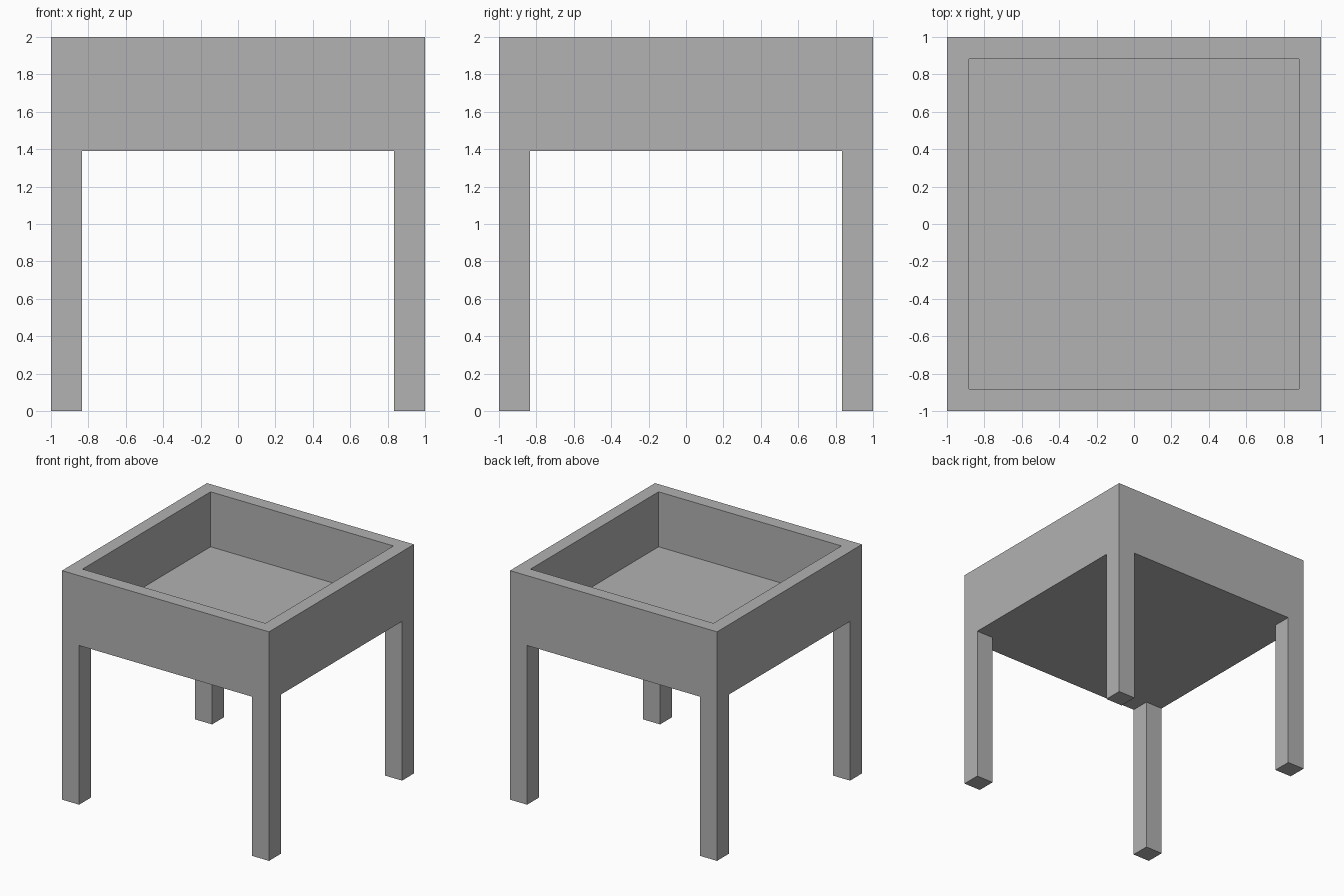
import bpy
import bmesh
from mathutils import Matrix, Vector

cube = bpy.data.objects.get("Cube")
if cube:
    bpy.data.objects.remove(cube, do_unlink=True)

HALF, HEIGHT = 1.0, 2.0
WALL = 0.165        # rim width, also the leg thickness
BOX_BOTTOM = 1.39
TRAY_FLOOR = 1.52

grey = bpy.data.materials.new("plain_grey")
grey.use_nodes = True
colour = (0.445, 0.445, 0.445, 1)
grey.diffuse_color = colour
grey.node_tree.nodes["Principled BSDF"].inputs["Base Color"].default_value = colour


def box_mesh(low, high):
    """Return a bmesh box spanning two opposite corners."""
    low, high = Vector(low), Vector(high)
    bm = bmesh.new()
    place = Matrix.Translation((low + high) / 2) @ Matrix.Diagonal((*(high - low), 1))
    bmesh.ops.create_cube(bm, size=1, matrix=place)
    return bm


def add_object(name, bm):
    mesh = bpy.data.meshes.new(name)
    bm.to_mesh(mesh)
    bm.free()
    mesh.materials.append(grey)
    obj = bpy.data.objects.new(name, mesh)
    bpy.context.collection.objects.link(obj)
    return obj


# Open tray: inset the top face and sink it to the floor level
bm = box_mesh((-HALF, -HALF, BOX_BOTTOM), (HALF, HALF, HEIGHT))
top = max(bm.faces, key=lambda f: f.calc_center_median().z)
bmesh.ops.inset_individual(bm, faces=[top], thickness=WALL)
floor = bmesh.ops.extrude_discrete_faces(bm, faces=[top])["faces"][0]
for v in floor.verts:
    v.co.z = TRAY_FLOOR
bmesh.ops.recalc_face_normals(bm, faces=bm.faces)
add_object("tray_box", bm)

# Four square legs flush with the outer corners
for y_name, sy in (("front", -1), ("back", 1)):
    for x_name, sx in (("right", -1), ("left", 1)):
        xs = sorted((sx * HALF, sx * (HALF - WALL)))
        ys = sorted((sy * HALF, sy * (HALF - WALL)))
        leg = box_mesh((xs[0], ys[0], 0), (xs[1], ys[1], BOX_BOTTOM))
        add_object(f"{y_name}_{x_name}_leg", leg)
